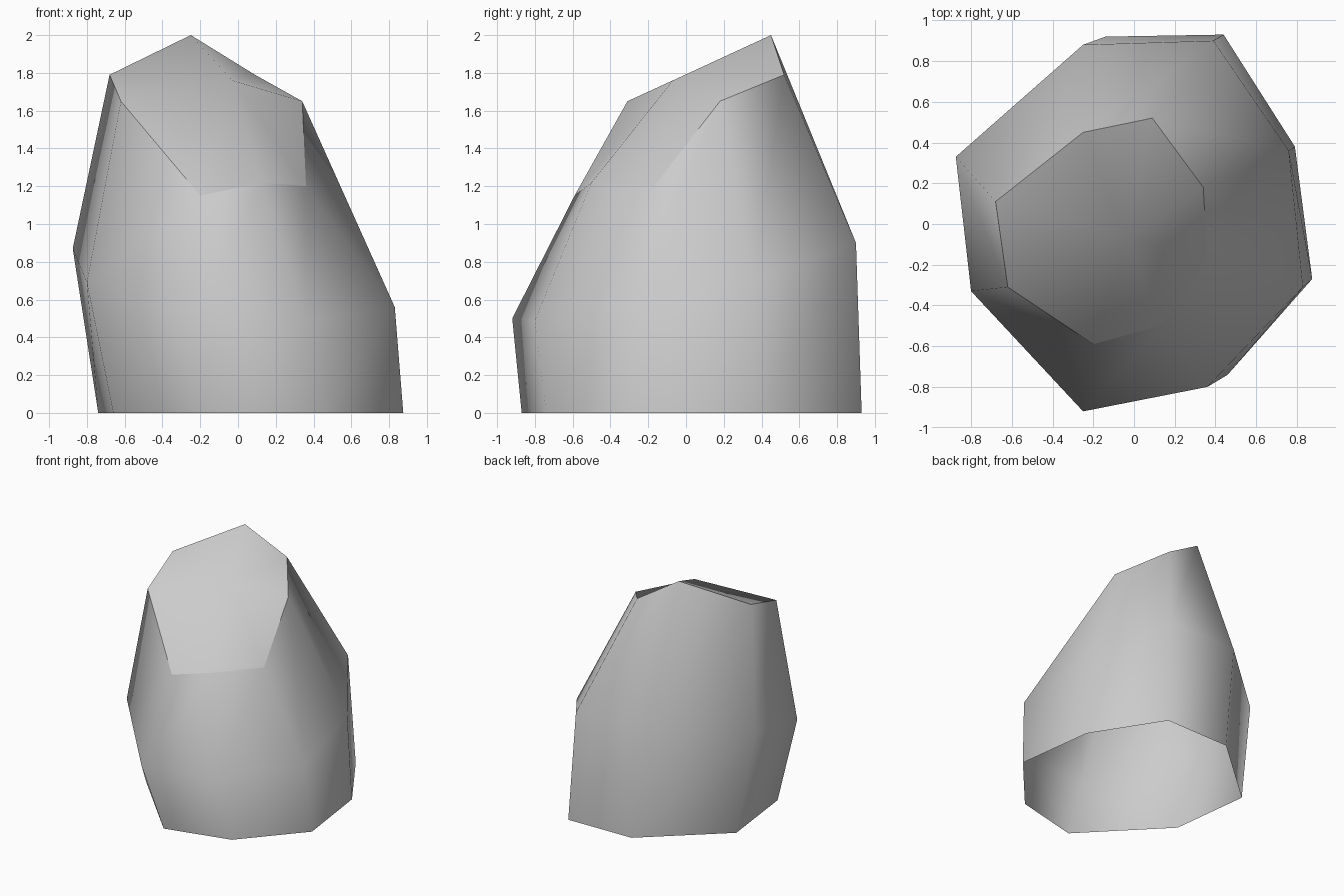
import bpy
import bmesh

default_cube = bpy.data.objects.get("Cube")
if default_cube:
    bpy.data.objects.remove(default_cube, do_unlink=True)


def make_material(name, colour):
    material = bpy.data.materials.new(name)
    material.use_nodes = True
    material.diffuse_color = colour
    shader = material.node_tree.nodes["Principled BSDF"]
    shader.inputs["Base Color"].default_value = colour
    return material


# Eight-sided cross-sections of the boulder, in matching order around z
base_ring = [(-.14, .92, 0), (.44, .93, 0), (.79, .38, 0), (.875, -.27, 0),
             (.46, -.74, 0), (-.08, -.87, 0), (-.66, -.27, 0), (-.74, .39, 0)]
belly_ring = [(-.25, .88, .9), (.39, .9, .9), (.76, .36, .71), (.83, -.31, .56),
              (.36, -.8, .49), (-.25, -.92, .5), (-.8, -.33, .69), (-.875, .33, .87)]
slanted_rim = [(-.25, .45, 2), (.09, .52, 1.79), (.34, .18, 1.65), (.36, -.17, 1.2),
               (.13, -.5, 1.22), (-.2, -.59, 1.15), (-.62, -.31, 1.65), (-.68, .11, 1.79)]
crown_point = (-.03, -.07, 1.76)


def build_rock(name, sections, crown, material):
    bm = bmesh.new()
    rings = [[bm.verts.new(point) for point in section] for section in sections]
    # Wall facets between neighbouring cross-sections, open underneath
    for lower, upper in zip(rings, rings[1:]):
        for i in range(len(lower)):
            j = (i + 1) % len(lower)
            bm.faces.new((upper[i], upper[j], lower[j], lower[i]))
    # Slanted broken top fanned around its crown, with a crisp rim
    rim = rings[-1]
    peak = bm.verts.new(crown)
    for i in range(len(rim)):
        j = (i + 1) % len(rim)
        bm.faces.new((rim[j], rim[i], peak))
        bm.edges.get((rim[i], rim[j])).smooth = False
    for face in bm.faces:
        face.smooth = True
    mesh = bpy.data.meshes.new(name)
    bm.to_mesh(mesh)
    bm.free()
    mesh.materials.append(material)
    rock = bpy.data.objects.new(name, mesh)
    bpy.context.collection.objects.link(rock)


stone = make_material("stone grey", (.6, .6, .6, 1))
build_rock("boulder", (base_ring, belly_ring, slanted_rim), crown_point, stone)
